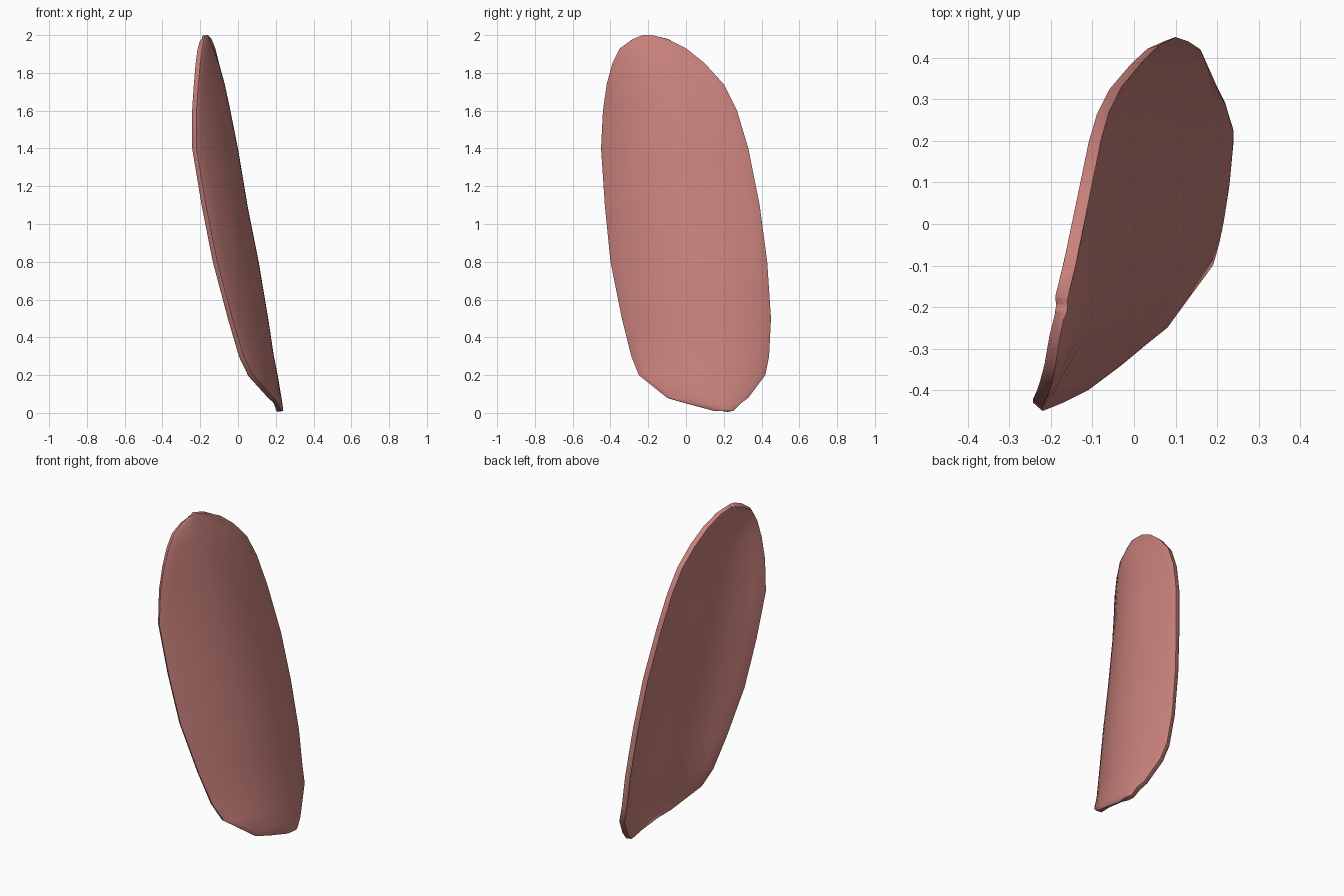
import bpy
import bmesh

cube = bpy.data.objects.get("Cube")
if cube:
    bpy.data.objects.remove(cube)

# Cross-sections, bottom to top: height, front y, back y, front x, crest x, back x
SECTIONS = [
    (.01, .15, .25, .23, .24, .23),
    (.05, 0, .29, .21, .235, .22),
    (.08, -.1, .33, .19, .23, .2),
    (.2, -.25, .42, .08, .21, .16),
    (.3, -.29, .44, .03, .19, .13),
    (.5, -.34, .45, -.03, .16, .1),
    (.8, -.4, .43, -.11, .11, .06),
    (1.1, -.43, .39, -.17, .05, .02),
    (1.4, -.45, .33, -.22, 0, -.03),
    (1.6, -.44, .27, -.22, -.04, -.06),
    (1.74, -.42, .2, -.21, -.07, -.08),
    (1.85, -.39, .1, -.2, -.1, -.1),
    (1.93, -.35, 0, -.19, -.13, -.12),
    (1.98, -.28, -.1, -.18, -.15, -.14),
    (2, -.23, -.18, -.17, -.16, -.16),
]
COLUMNS = 16
CREST = .65


def section_point(section, u):
    """Point across a section: steep curl at the front, gentle at the back."""
    z, y_front, y_back, x_front, x_crest, x_back = section
    if u < CREST:
        x = x_crest + (x_front - x_crest) * ((CREST - u) / CREST) ** 2.2
    else:
        x = x_crest + (x_back - x_crest) * ((u - CREST) / (1 - CREST)) ** 2
    return x, y_front + (y_back - y_front) * u, z


# Curved outer face lofted through the sections
bm = bmesh.new()
rows = [[bm.verts.new(section_point(s, i / COLUMNS)) for i in range(COLUMNS + 1)]
        for s in SECTIONS]
for low, high in zip(rows, rows[1:]):
    for i in range(COLUMNS):
        bm.faces.new((low[i], low[i + 1], high[i + 1], high[i]))
mesh = bpy.data.meshes.new("curved_plate")
bm.to_mesh(mesh)
bm.free()
plate = bpy.data.objects.new("curved_plate", mesh)
bpy.context.collection.objects.link(plate)

# Thin wall with a softened rim
wall = plate.modifiers.new("wall", "SOLIDIFY")
wall.thickness = .03
wall.offset = -1
rim = plate.modifiers.new("rim", "BEVEL")
rim.width = .01
rim.segments = 2
rim.limit_method = "ANGLE"
rim.angle_limit = 1

# Dusty pink finish
pink = bpy.data.materials.new("dusty_pink")
pink.use_nodes = True
pink.diffuse_color = (.58, .22, .2, 1)
pink.node_tree.nodes["Principled BSDF"].inputs["Base Color"].default_value = pink.diffuse_color
mesh.materials.append(pink)

bpy.context.view_layer.objects.active = plate
plate.select_set(True)
bpy.ops.object.shade_smooth_by_angle(angle=.9)
